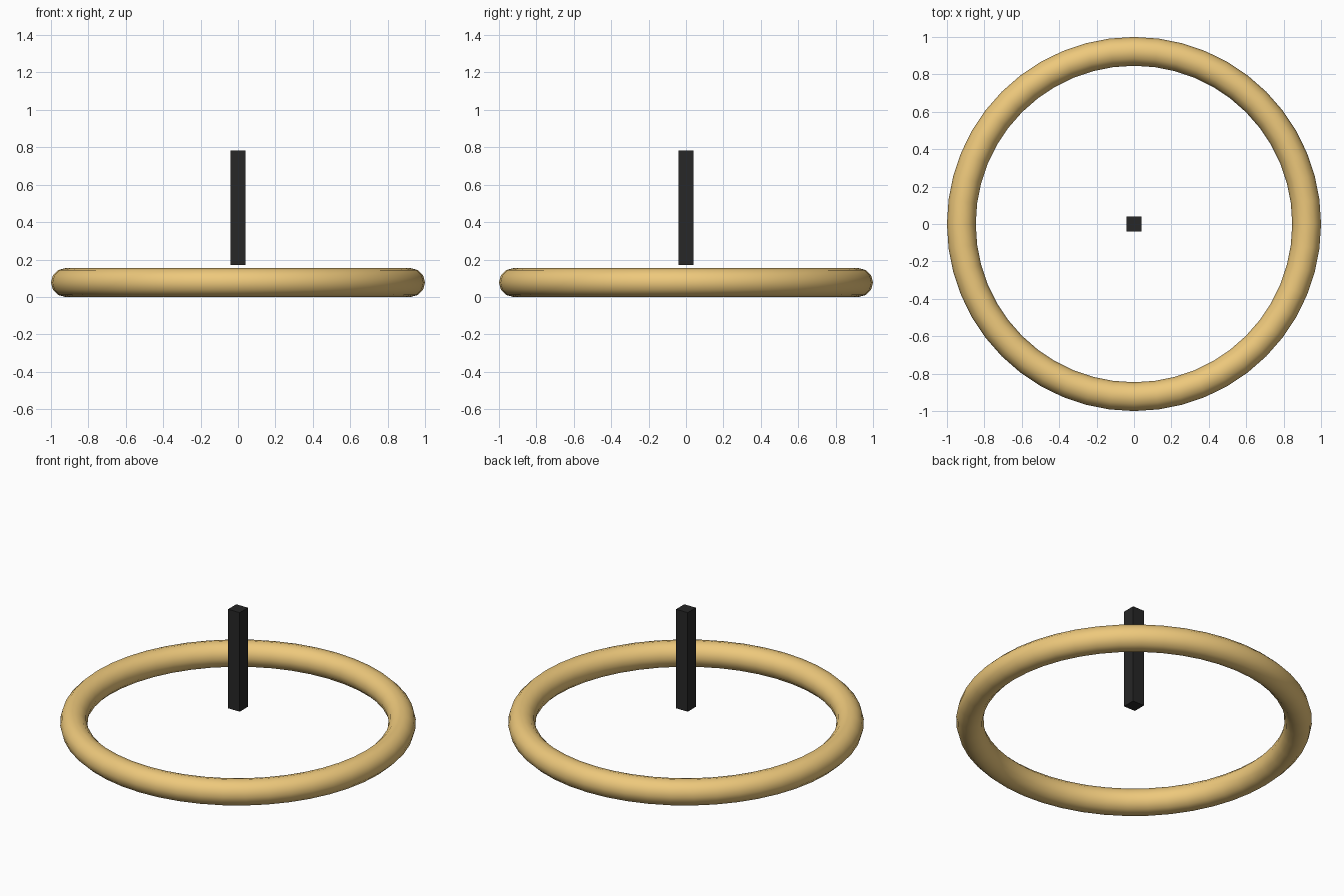
import bpy

if "Cube" in bpy.data.objects:
    bpy.data.objects.remove(bpy.data.objects["Cube"])

R, r = 0.923, 0.077


def material(name, color):
    m = bpy.data.materials.new(name)
    m.diffuse_color = color
    m.use_nodes = True
    m.node_tree.nodes["Principled BSDF"].inputs["Base Color"].default_value = m.diffuse_color
    return m


# Golden ring lying on the ground plane
bpy.ops.mesh.primitive_torus_add(major_radius=R, minor_radius=r,
                                 major_segments=48, minor_segments=12,
                                 location=(0, 0, r))
ring = bpy.context.object
ring.name = "ring"
ring.data.materials.append(material("gold", (0.85, 0.58, 0.2, 1)))
bpy.ops.object.shade_smooth()

# Dark square post floating at the centre
z0, z1, w = 0.17, 0.784, 0.08
bpy.ops.mesh.primitive_cube_add(size=1, location=(0, 0, (z0 + z1) / 2))
post = bpy.context.object
post.name = "post"
post.scale = (w, w, z1 - z0)
bpy.ops.object.transform_apply(location=False, rotation=False, scale=True)
post.data.materials.append(material("black", (0.02, 0.02, 0.02, 1)))
